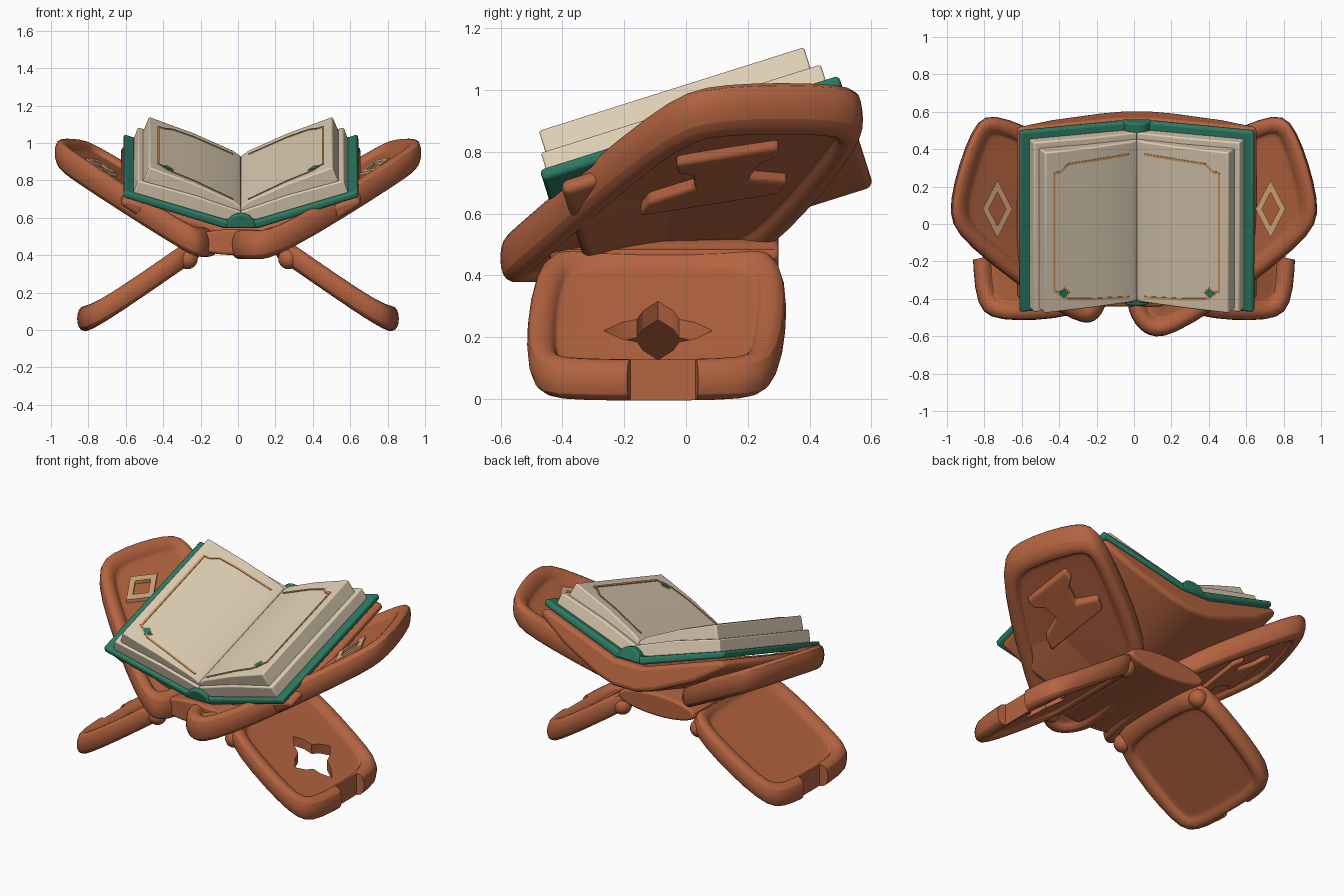
import bpy, bmesh, math
from mathutils import Matrix, Vector

if "Cube" in bpy.data.objects:
    bpy.data.objects.remove(bpy.data.objects["Cube"])


def material(name, rgb):
    m = bpy.data.materials.new(name)
    m.use_nodes = True
    m.diffuse_color = (*rgb, 1)
    m.node_tree.nodes["Principled BSDF"].inputs["Base Color"].default_value = (*rgb, 1)
    return m


WOOD = material("warm wood", (0.46, 0.127, 0.052))
TAN = material("pale wood inlay", (0.70, 0.40, 0.20))
GREEN = material("green cover", (0.025, 0.20, 0.125))
PAPER = material("cream paper", (0.74, 0.62, 0.46))
GOLD = material("gold line", (0.62, 0.31, 0.12))

BOOK = Matrix.Translation((0.015, -0.41, 0.54)) @ Matrix.Rotation(math.radians(17.5), 4, 'X')


def shade(ob, angle):
    for o in bpy.context.selected_objects:
        o.select_set(False)
    ob.select_set(True)
    bpy.context.view_layer.objects.active = ob
    bpy.ops.object.shade_smooth_by_angle(angle=math.radians(angle))


def finish(name, bm, mat, bevel=0, subsurf=0, angle=35):
    """Turn a bmesh into a shaded object with optional rounding."""
    bmesh.ops.recalc_face_normals(bm, faces=bm.faces)
    me = bpy.data.meshes.new(name)
    bm.to_mesh(me)
    bm.free()
    ob = bpy.data.objects.new(name, me)
    bpy.context.collection.objects.link(ob)
    me.materials.append(mat)
    if subsurf:
        mod = ob.modifiers.new("round", 'SUBSURF')
        mod.levels = mod.render_levels = subsurf
    if bevel:
        mod = ob.modifiers.new("soften", 'BEVEL')
        mod.width, mod.segments = bevel, 3
    shade(ob, angle)
    return ob


def solid(bm, pts, offset):
    """Extrude a polygon of 3D points; returns its two end faces."""
    base = bm.faces.new([bm.verts.new(p) for p in pts])
    new = bmesh.ops.extrude_face_region(bm, geom=[base], use_keep_orig=True)["geom"]
    for v in new:
        if isinstance(v, bmesh.types.BMVert):
            v.co += Vector(offset)
    cap = [f for f in new if isinstance(f, bmesh.types.BMFace)][0]
    bmesh.ops.recalc_face_normals(bm, faces=bm.faces)
    return base, cap


def chamfer(pts, r):
    """Cut every corner of an outline so that it rounds off well."""
    out = []
    for i, p in enumerate(pts):
        p = Vector(p)
        for q in (Vector(pts[i - 1]), Vector(pts[(i + 1) % len(pts)])):
            d = q - p
            out.append(p + d.normalized() * min(r, d.length * 0.3))
    return out


def bend(bm, surf, side):
    """Lay a flat piece on a sloping surface, on either side."""
    for v in bm.verts:
        v.co.z += surf(v.co.x, v.co.y)
        v.co.x *= side


def framed_panel(name, pts, thick, surf, side):
    """Rounded slab with a raised rim around a sunken floor on both faces."""
    bm = bmesh.new()
    outline = [(p.x, p.y, -thick / 2) for p in chamfer(pts, 0.11)]
    for f in solid(bm, outline, (0, 0, thick)):
        for width, depth in ((0.08, 0), (0.02, -0.04), (0.01, 0)):
            bmesh.ops.inset_region(bm, faces=[f], thickness=width, depth=depth, use_even_offset=True)
    bend(bm, surf, side)
    return finish(name, bm, WOOD, subsurf=2, angle=60)


def plate(name, outlines, z0, z1, mat, surf, side, bevel):
    bm = bmesh.new()
    for pts in outlines:
        solid(bm, [(x, y, z0) for x, y in pts], (0, 0, z1 - z0))
    bend(bm, surf, side)
    return finish(name, bm, mat, bevel)


def book_prism(name, profile, y0, y1, mat, bevel, side=1):
    """Extrude an x-z profile along the book's length."""
    bm = bmesh.new()
    solid(bm, [(x * side, y0, z) for x, z in profile], (0, y1 - y0, 0))
    bm.transform(BOOK)
    return finish(name, bm, mat, bevel)


def wing_surface(x, y):
    return max(0.525 * x + 0.16 * y + 0.425, 0.455)


def leg_surface(x, y):
    return max(0.05 - 0.69 * (x - 0.79), 0.06)


# Stand: two wings and two legs
wing_tail = [(1.045, -0.02), (0.835, 0.665), (0.08, 0.28)]
wing_front = {1: [(-0.09, -0.45), (0.14, -0.68)], -1: [(0.1, -0.36), (0.24, -0.61)]}
leg_outline = [(0.18, -0.50), (0.87, -0.54), (0.87, 0.31), (0.18, 0.35)]
relief = [(0.77, -0.03), (0.77, 0.3), (0.72, 0.3), (0.69, 0.24), (0.6, 0.2), (0.55, 0.33),
          (0.49, 0.3), (0.49, -0.15), (0.56, -0.12), (0.6, 0.03), (0.69, 0.02), (0.72, -0.03)]

for side, label in ((1, "left"), (-1, "right")):
    framed_panel(label + "_wing", wing_front[side] + wing_tail, 0.16, wing_surface, side)
    plate(label + "_wing_relief", [relief], -0.07, 0, WOOD, wing_surface, side, 0.012)

    # Diamond inlay made of four bars
    ring = [[(0.73 + s * 0.08 * math.cos(k * math.pi / 2), 0.08 + s * 0.155 * math.sin(k * math.pi / 2))
             for k in range(4)] for s in (1, 0.58)]
    bars = [(ring[0][k - 1], ring[0][k], ring[1][k], ring[1][k - 1]) for k in range(4)]
    plate(label + "_diamond_inlay", bars, 0, 0.06, TAN, wing_surface, side, 0)

    # Leg with a star shaped opening and a notch between the feet
    leg = framed_panel(label + "_leg", leg_outline, 0.14, leg_surface, side)
    star = []
    for k in range(16):
        r = (1.1, 0.8, 0.6, 0.8)[k % 4]
        a = k * math.pi / 8
        star.append((0.585 + 0.125 * r * math.cos(a), -0.09 + 0.16 * r * math.sin(a)))
    notch = [(0.81, -0.18), (0.95, -0.21), (0.95, 0.06), (0.81, 0.03)]
    cutter = plate("opening_cutter", [star, notch], -0.4, 0.4, WOOD, lambda x, y: 0.2, side, 0)
    cutter.hide_render = True
    cut = leg.modifiers.new("opening", 'BOOLEAN')
    cut.operation, cut.object, cut.solver = 'DIFFERENCE', cutter, 'EXACT'
    bpy.context.view_layer.objects.active = leg
    for mod in [m.name for m in leg.modifiers if m.type in ('SUBSURF', 'BOOLEAN')]:
        bpy.ops.object.modifier_apply(modifier=mod)
    bpy.data.objects.remove(cutter)
    shade(leg, 40)

    # Hinge knuckles at both ends of the joint
    for y in (-0.42, 0.25):
        bm = bmesh.new()
        bmesh.ops.create_uvsphere(bm, u_segments=20, v_segments=12, radius=0.055)
        bm.transform(Matrix.Translation((side * 0.27, y, 0.38)))
        finish(label + "_hinge_knuckle", bm, WOOD, angle=60)

# Hinge bar where the two halves cross
bm = bmesh.new()
bmesh.ops.create_cone(bm, cap_ends=True, segments=32, radius1=1, radius2=1, depth=0.74)
bm.transform(Matrix.Translation((0, -0.07, 0.47)) @ Matrix.Diagonal((0.27, 1, 0.07, 1))
             @ Matrix.Rotation(math.pi / 2, 4, 'X'))
finish("hinge_bar", bm, WOOD, bevel=0.015)

# Tray under the book
half = [(0.1, -0.01), (0.62, 0.16), (0.65, 0.12), (0.46, -0.01), (0.2, -0.13), (0.08, -0.165)]
book_prism("book_tray", half + [(-x, z) for x, z in reversed(half)], 0.05, 1.015, WOOD, 0.025)

# Book cover and spine
half = [(0.08, 0.045), (0.58, 0.2), (0.625, 0.215), (0.63, 0.175), (0.09, 0.0)]
book_prism("book_cover", half + [(-x, z) for x, z in reversed(half)], 0.0, 1.015, GREEN, 0.014)
arch = [(0.08 * math.cos(a), 0.005 + 0.08 * math.sin(a))
        for a in (k * math.pi / 10 for k in range(11))]
book_prism("book_spine", arch, -0.005, 1.02, GREEN, 0.01)

# Page blocks, each a wide lower stack and a narrower upper stack
TOP = [(0.0, 0.115), (0.04, 0.145), (0.25, 0.243), (0.49, 0.335)]
LOWER = [(0.0, 0.04), (0.09, 0.045), (0.575, 0.195), (0.55, 0.265), (0.25, 0.18), (0.0, 0.09)]
UPPER = TOP + [(0.525, 0.25), (0.25, 0.17), (0.0, 0.08)]


def page_height(x):
    for (xa, za), (xb, zb) in zip(TOP, TOP[1:]):
        if x <= xb:
            return za + (zb - za) * (x - xa) / (xb - xa)
    return TOP[-1][1]


def page_paint(name, quads, mat, side, lift):
    """Thin painted plates that follow the page surface."""
    bm = bmesh.new()
    for q in quads:
        solid(bm, [(x * side, y, page_height(x) - 0.002) for x, y in q], (0, 0, lift))
    bm.transform(BOOK)
    finish(name, bm, mat)


border = [(0.04, 0.865), (0.25, 0.86), (0.365, 0.855), (0.41, 0.815), (0.44, 0.815),
          (0.44, 0.15), (0.41, 0.14), (0.37, 0.10), (0.25, 0.085), (0.04, 0.065)]
for side, label in ((1, "left"), (-1, "right")):
    book_prism(label + "_lower_pages", LOWER, 0.02, 0.97, PAPER, 0.008, side)
    book_prism(label + "_upper_pages", UPPER, 0.035, 0.935, PAPER, 0.008, side)
    strips = []
    for a, b in zip(border, border[1:]):
        a, b = Vector(a), Vector(b)
        n = (b - a).normalized().orthogonal() * 0.006
        strips.append([a + n, b + n, b - n, a - n])
    page_paint(label + "_page_border", strips, GOLD, side, 0.006)
    for size, mat, lift in ((0.034, GOLD, 0.006), (0.026, GREEN, 0.009)):
        gem = [(0.39 + size * dx, 0.135 + size * dy) for dx, dy in ((1, 0), (0, 1), (-1, 0), (0, -1))]
        page_paint(label + "_page_diamond", [gem], mat, side, lift)
